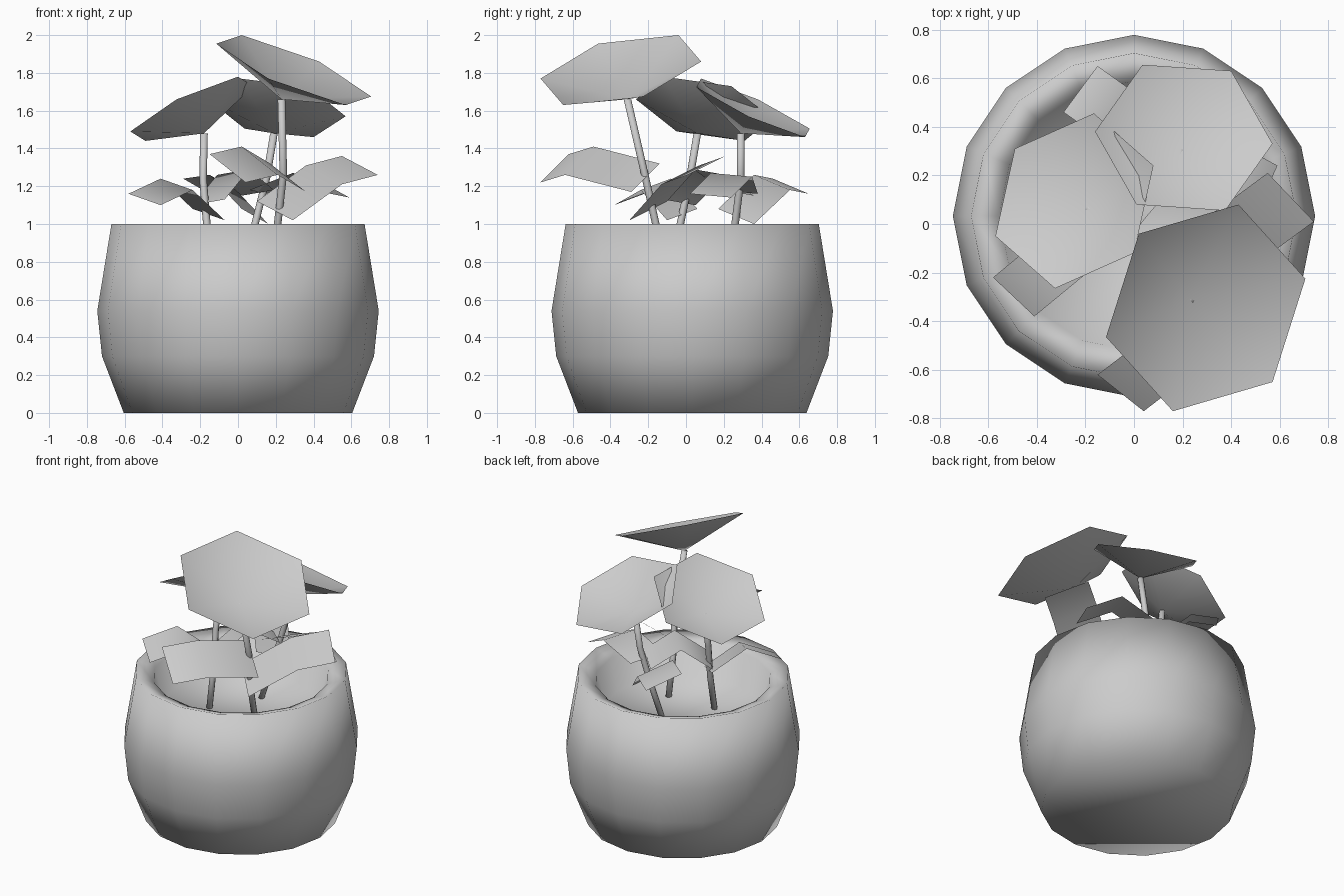
import bpy
import math
from mathutils import Vector

default_cube = bpy.data.objects.get("Cube")
if default_cube:
    bpy.data.objects.remove(default_cube, do_unlink=True)

# One plain grey for everything
grey = bpy.data.materials.new("plain_grey")
grey.use_nodes = True
colour = (0.6, 0.6, 0.6, 1)
grey.diffuse_color = colour
grey.node_tree.nodes["Principled BSDF"].inputs["Base Color"].default_value = colour


def add_mesh(name, verts, faces):
    mesh = bpy.data.meshes.new(name)
    mesh.from_pydata(verts, [], faces)
    mesh.materials.append(grey)
    mesh.shade_smooth()
    obj = bpy.data.objects.new(name, mesh)
    bpy.context.collection.objects.link(obj)
    return obj


def rings_to_mesh(name, rings, capped=True):
    """Bridge equal rings of points into one skin."""
    n = len(rings[0])
    verts = [p for ring in rings for p in ring]
    faces = []
    for r in range(len(rings) - 1):
        for i in range(n):
            j = (i + 1) % n
            faces.append((r * n + i, r * n + j, r * n + n + j, r * n + n + i))
    if capped:
        last = len(verts) - n
        faces.append(tuple(reversed(range(n))))
        faces.append(tuple(range(last, last + n)))
    return add_mesh(name, verts, faces)


def circle(centre, radius, sides):
    steps = [math.tau * i / sides for i in range(sides)]
    return [Vector(centre) + Vector((math.cos(a), math.sin(a), 0)) * radius for a in steps]


# Pot with rounded rim, inner wall and soil floor: (radius, height)
profile = [(0.605, 0), (0.72, 0.3), (0.745, 0.54), (0.67, 1), (0.555, 0.96), (0.5, 0.75)]
rings_to_mesh("pot", [circle((0, 0.033, z), r, 16) for r, z in profile])


def stem(name, points):
    rings_to_mesh(name, [circle(p, 0.02, 8) for p in points])


def canopy_leaf(name, centre, tip, u, v):
    """Shallow six-sided cone spanned by two rim spokes, point at the stem."""
    c, u, v = Vector(centre), Vector(u), Vector(v)
    rim = [c + s for s in (u, v, v - u, -u, -v, u - v)]
    faces = [(i, (i + 1) % 6, 6) for i in range(6)]
    add_mesh(name, rim + [Vector(tip)], faces)


def strip_leaf(name, edge, width):
    """Bent strip: one long edge, tip to base, swept across its width."""
    verts = []
    for p in edge:
        verts += [Vector(p), Vector(p) + Vector(width)]
    faces = [(i, i + 1, i + 3, i + 2) for i in (0, 2)]
    add_mesh(name, verts, faces)


# Stems, soil upward
front_tip, right_tip, back_tip = (0.23, -0.31, 1.66), (-0.18, 0.06, 1.48), (0.19, 0.29, 1.48)
stem("front_stem", [(0.19, -0.08, 0.74), (0.21, -0.16, 1), (0.24, -0.22, 1.27), front_tip])
stem("right_stem", [(-0.15, -0.1, 0.74), (-0.165, -0.03, 1), (-0.185, 0.02, 1.24), right_tip])
stem("back_stem", [(0.03, 0.21, 0.74), (0.09, 0.26, 1), (0.15, 0.29, 1.24), back_tip])

# Large leaves on top of the stems
canopy_leaf("front_canopy_leaf", (0.295, -0.345, 1.815), front_tip,
            (0.41, 0.12, -0.14), (0.135, 0.425, 0.045))
canopy_leaf("right_canopy_leaf", (-0.245, 0.095, 1.61), right_tip,
            (0.325, 0.145, 0.12), (0.08, 0.36, -0.05))
canopy_leaf("back_canopy_leaf", (0.205, 0.355, 1.615), back_tip,
            (0.365, -0.025, -0.045), (0.195, 0.275, -0.155))

# Small bent leaves low on the stems, two per stem
strip_leaf("front_small_leaf",
           [(-0.15, -0.62, 1.37), (0.02, -0.49, 1.41), (0.17, -0.14, 1.32)], (0.19, -0.15, -0.15))
strip_leaf("left_small_leaf",
           [(0.55, 0.21, 1.36), (0.36, 0.07, 1.31), (0.1, -0.1, 1.12)], (0.19, -0.2, -0.1))
strip_leaf("right_small_leaf",
           [(-0.58, -0.22, 1.16), (-0.41, -0.08, 1.24), (-0.24, 0.06, 1.08)], (0.17, -0.16, -0.06))
strip_leaf("inner_small_leaf",
           [(0.02, 0.36, 1.15), (-0.11, 0.21, 1.26), (-0.24, 0.05, 1.1)], (0.17, -0.17, 0.03))
strip_leaf("back_small_leaf",
           [(-0.29, 0.46, 1.24), (-0.15, 0.36, 1.26), (0.02, 0.17, 1.08)], (0.14, 0.19, -0.08))
strip_leaf("back_left_small_leaf",
           [(0.59, 0.24, 1.14), (0.39, 0.35, 1.25), (0.16, 0.38, 1.16)], (-0.1, -0.22, 0.02))
